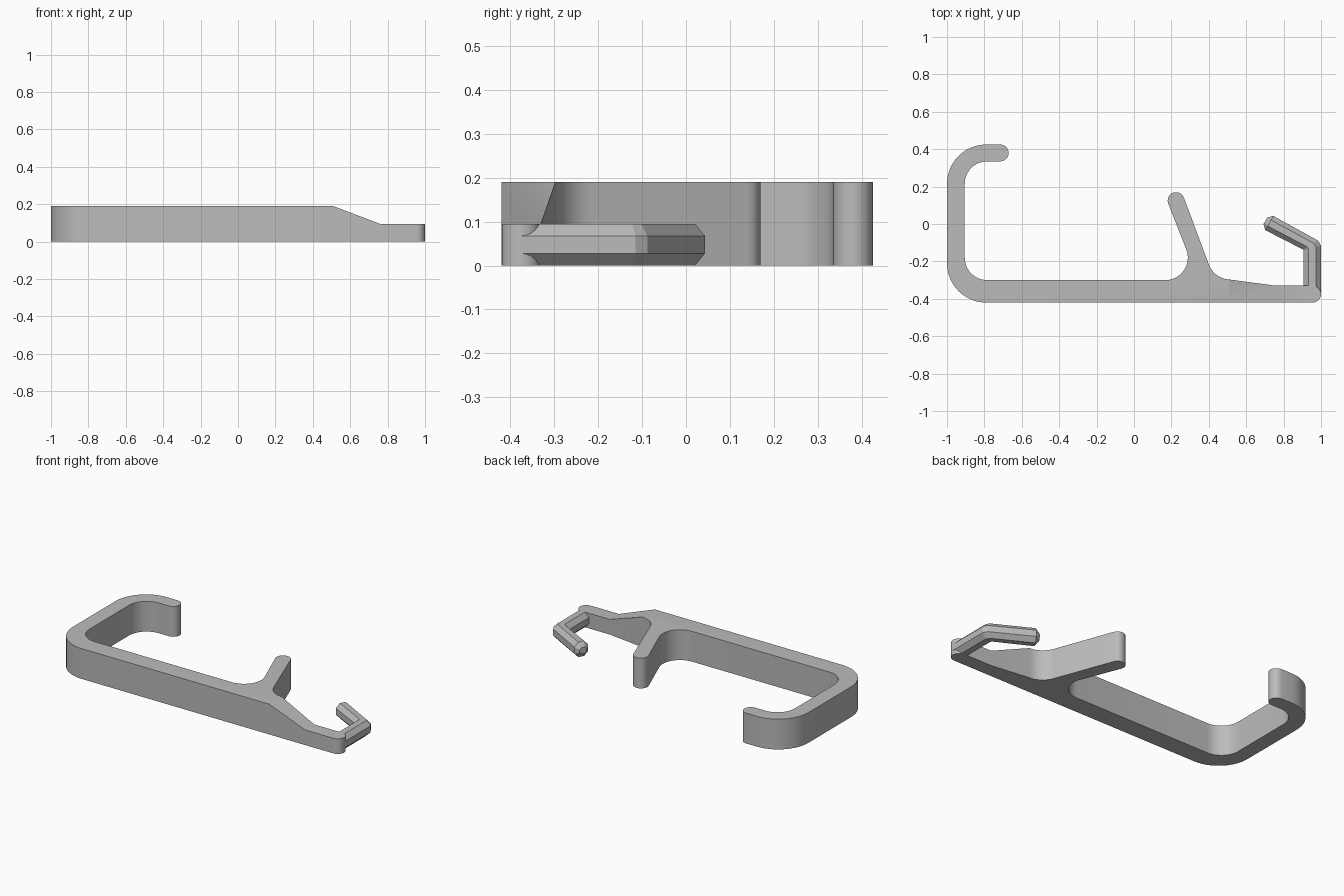
import bpy
import bmesh
from math import cos, sin, radians

old = bpy.data.objects.get("Cube")
if old:
    bpy.data.objects.remove(old, do_unlink=True)

# One plain grey plastic
grey = bpy.data.materials.new("plain grey")
grey.use_nodes = True
colour = (0.5, 0.5, 0.5, 1)
grey.diffuse_color = colour
grey.node_tree.nodes["Principled BSDF"].inputs["Base Color"].default_value = colour

HEIGHT = 0.19
LOW = 0.095
SLOPE_START, SLOPE_END = 0.51, 0.76


def arc(cx, cy, r, start, end, steps=12):
    angles = [radians(start + (end - start) * i / steps) for i in range(steps + 1)]
    return [(cx + r * cos(a), cy + r * sin(a)) for a in angles]


def finish(name, bm, smooth_angle):
    bmesh.ops.recalc_face_normals(bm, faces=bm.faces)
    mesh = bpy.data.meshes.new(name)
    bm.to_mesh(mesh)
    bm.free()
    mesh.materials.append(grey)
    obj = bpy.data.objects.new(name, mesh)
    bpy.context.collection.objects.link(obj)
    bpy.ops.object.select_all(action='DESELECT')
    obj.select_set(True)
    bpy.context.view_layer.objects.active = obj
    bpy.ops.object.shade_smooth_by_angle(angle=radians(smooth_angle))
    return obj


# Body outline, counter-clockwise from the left front corner
outline = arc(-0.79, -0.21, 0.21, 180, 270)           # outer front corner
outline += arc(0.955, -0.375, 0.045, -90, 90)         # rounded thin end
outline += [(SLOPE_END, -0.33)]
outline += arc(0.515, -0.175, 0.122, 268, 200)        # fillet right of the prong
outline += arc(0.225, 0.125, 0.045, 20, 200)          # prong tip
outline += arc(0.168, -0.18, 0.12, 20, -90)           # fillet left of the prong
outline += arc(-0.785, -0.18, 0.12, 270, 180)         # inner front corner
outline += arc(-0.785, 0.215, 0.12, 180, 90)          # inner back corner
outline += arc(-0.715, 0.38, 0.045, -90, 90)          # large hook tip
outline += arc(-0.79, 0.215, 0.21, 90, 180)           # outer back corner

# Extrude the outline
bm = bmesh.new()
base = bm.faces.new([bm.verts.new((x, y, 0)) for x, y in outline])
top = bmesh.ops.extrude_face_region(bm, geom=[base], use_keep_orig=True)
for v in top["geom"]:
    if isinstance(v, bmesh.types.BMVert):
        v.co.z = HEIGHT

# Slope the top down towards the thin end
for x in (SLOPE_START, SLOPE_END):
    bmesh.ops.bisect_plane(bm, geom=bm.verts[:] + bm.edges[:] + bm.faces[:],
                           plane_co=(x, 0, 0), plane_no=(1, 0, 0), dist=0.0005)
for v in bm.verts:
    if v.co.z > LOW:
        t = (v.co.x - SLOPE_START) / (SLOPE_END - SLOPE_START)
        v.co.z = HEIGHT + (LOW - HEIGHT) * min(max(t, 0), 1)
finish("clip_body", bm, 25)

# Small hook: chamfered bar lofted through (inner point, outer point, height scale)
stations = [
    ((0.905, -0.375), (1.0, -0.375), 1),
    ((0.905, -0.14), (1.0, -0.115), 1),
    ((0.903, -0.136), (0.983, -0.088), 1),
    ((0.702, -0.033), (0.745, 0.043), 1),
    ((0.692, -0.001), (0.713, 0.035), 0.42),
]
FLAT = 0.42
octagon = [(1, FLAT), (FLAT, 1), (-FLAT, 1), (-1, FLAT)]
octagon += [(-u, -w) for u, w in octagon]

bm = bmesh.new()
rings = []
for (ix, iy), (ox, oy), scale in stations:
    rings.append([bm.verts.new(((ix + ox + u * (ox - ix)) / 2,
                                (iy + oy + u * (oy - iy)) / 2,
                                LOW / 2 * (1 + w * scale))) for u, w in octagon])
for a, b in zip(rings, rings[1:]):
    for i in range(8):
        j = (i + 1) % 8
        bm.faces.new((a[i], a[j], b[j], b[i]))
bm.faces.new(rings[0])
bm.faces.new(rings[-1])
finish("small_hook", bm, 10)
